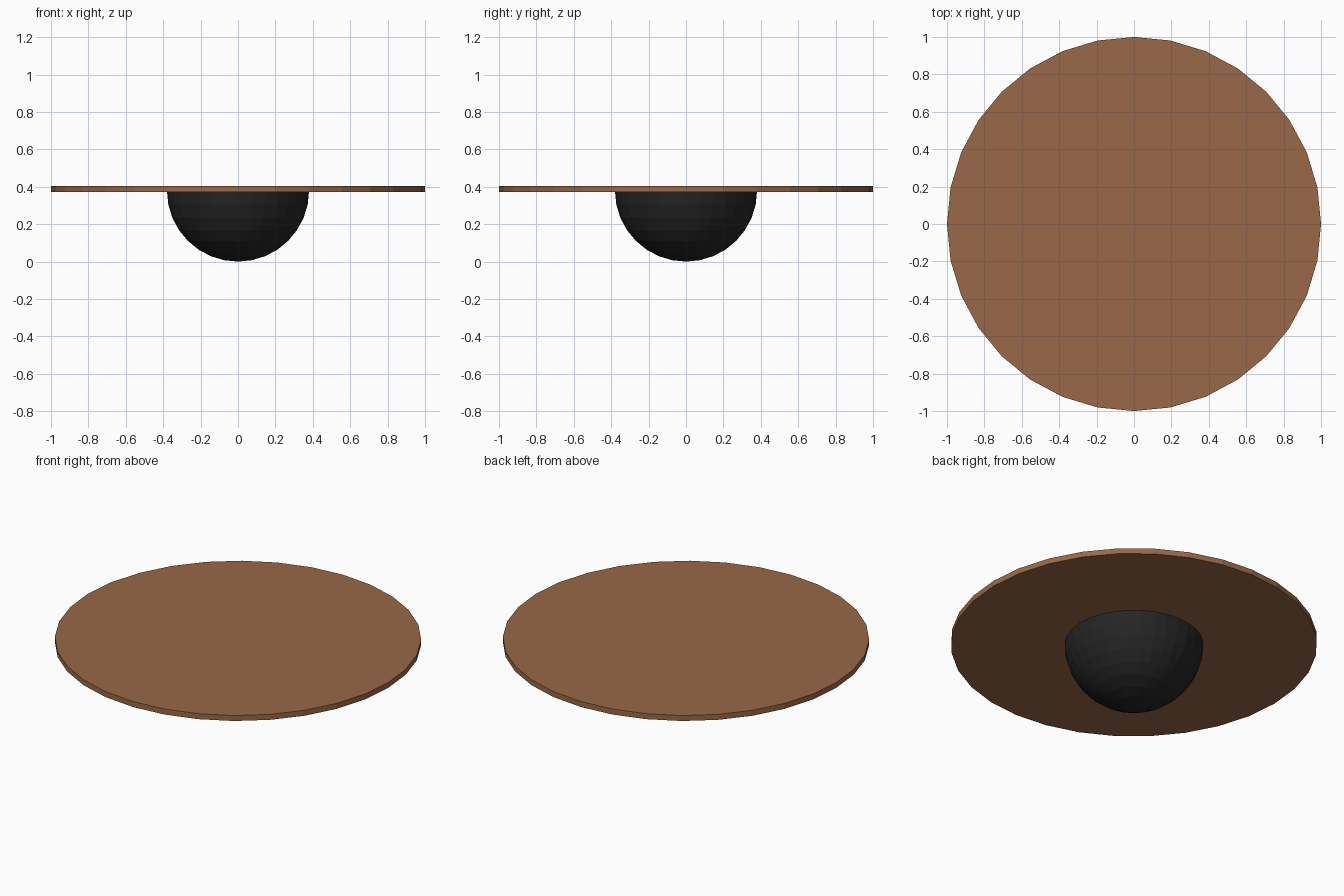
import bpy, bmesh

if "Cube" in bpy.data.objects:
    bpy.data.objects.remove(bpy.data.objects["Cube"])

SEGMENTS = 32
R_BALL = 0.38
Z_BALL = 0.38
BOARD_BOTTOM, BOARD_TOP = 0.372, 0.405


def material(name, rgb):
    m = bpy.data.materials.new(name)
    m.diffuse_color = (*rgb, 1.0)
    m.use_nodes = True
    m.node_tree.nodes["Principled BSDF"].inputs["Base Color"].default_value = m.diffuse_color
    return m


wood = material("wood_brown", (0.32, 0.14, 0.063))
rubber = material("rubber_black", (0.018, 0.018, 0.018))

# Round board
bpy.ops.mesh.primitive_cylinder_add(
    vertices=SEGMENTS, radius=1.0, depth=BOARD_TOP - BOARD_BOTTOM,
    location=(0, 0, (BOARD_TOP + BOARD_BOTTOM) / 2))
board = bpy.context.object
board.name = "round_board"
board.data.materials.append(wood)

# Half ball under the board, closed inside the board thickness
bpy.ops.mesh.primitive_uv_sphere_add(
    segments=SEGMENTS, ring_count=16, radius=R_BALL, location=(0, 0, Z_BALL))
ball = bpy.context.object
ball.name = "half_ball"
ball.data.materials.append(rubber)
bm = bmesh.new()
bm.from_mesh(ball.data)
bmesh.ops.delete(bm, geom=[v for v in bm.verts if v.co.z > 0.001], context='VERTS')
bmesh.ops.holes_fill(bm, edges=[e for e in bm.edges if e.is_boundary], sides=0)
bmesh.ops.recalc_face_normals(bm, faces=bm.faces)
bm.to_mesh(ball.data)
bm.free()
